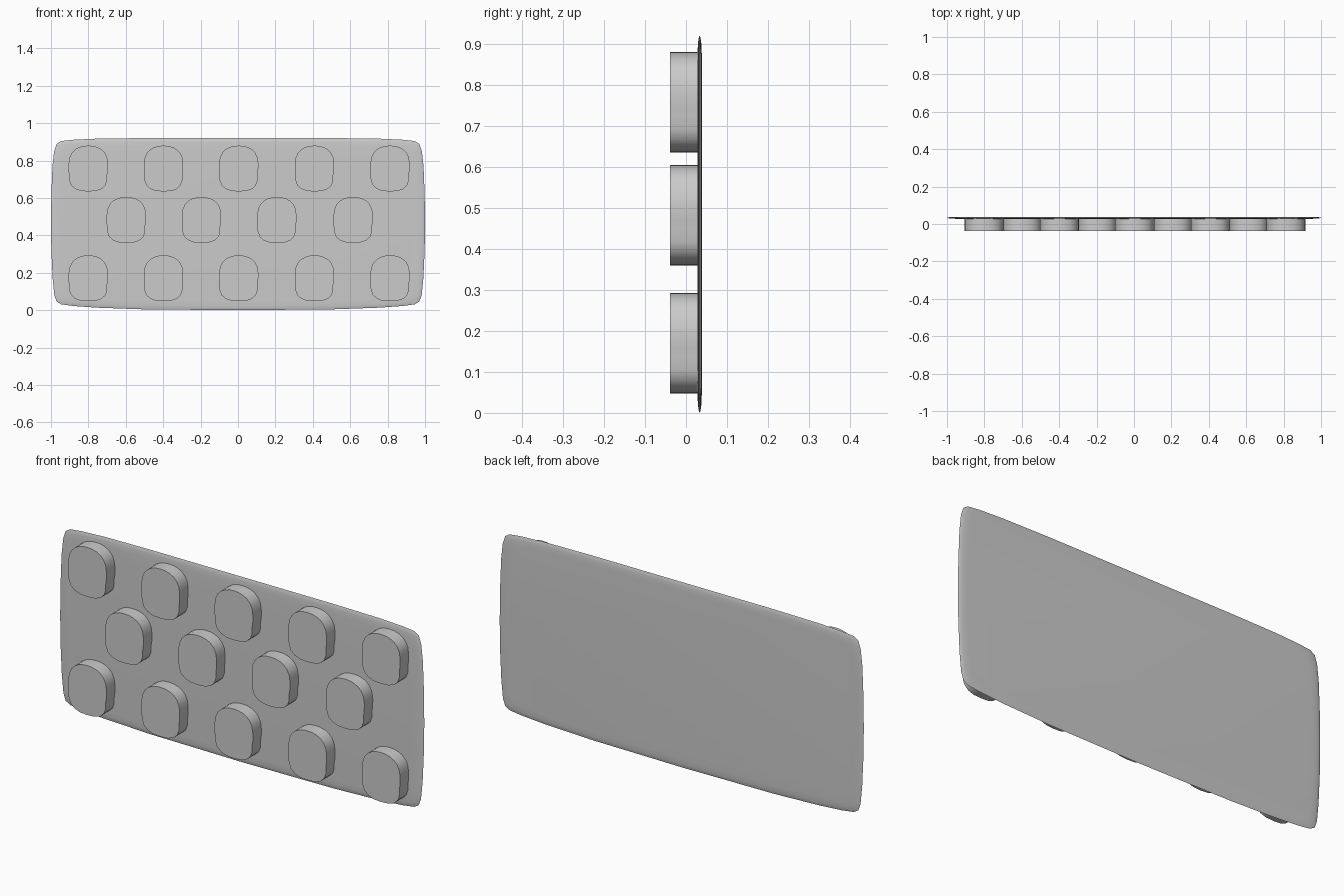
import bpy, bmesh, math

cube = bpy.data.objects.get("Cube")
if cube:
    bpy.data.objects.remove(cube, do_unlink=True)

grey = bpy.data.materials.new("plain grey")
grey.use_nodes = True
COLOUR = (0.6, 0.6, 0.6, 1)
grey.diffuse_color = COLOUR
grey.node_tree.nodes["Principled BSDF"].inputs["Base Color"].default_value = COLOUR


def loft(name, rings):
    """Skin a list of closed rings and cap both ends."""
    bm = bmesh.new()
    loops = [[bm.verts.new(p) for p in ring] for ring in rings]
    n = len(loops[0])
    for a, b in zip(loops, loops[1:]):
        for i in range(n):
            j = (i + 1) % n
            bm.faces.new((a[i], a[j], b[j], b[i]))
    bm.faces.new(loops[0])
    bm.faces.new(loops[-1])
    bmesh.ops.recalc_face_normals(bm, faces=bm.faces)
    mesh = bpy.data.meshes.new(name)
    bm.to_mesh(mesh)
    bm.free()
    mesh.materials.append(grey)
    obj = bpy.data.objects.new(name, mesh)
    bpy.context.collection.objects.link(obj)
    bpy.ops.object.select_all(action="DESELECT")
    obj.select_set(True)
    bpy.context.view_layer.objects.active = obj
    bpy.ops.object.shade_smooth_by_angle(angle=math.radians(35))
    return obj


# Board: bowed rectangle with soft corners and a thin tapered rim
WIDE, MID = 1.0, 0.46
top = [(1, .46), (.998, .62), (.992, .77), (.983, .85), (.97, .888), (.945, .904),
       (.88, .911), (.75, .917), (.5, .92), (0, .92)]
bottom = [(0, 0), (.5, .004), (.75, .013), (.88, .022), (.945, .031), (.97, .046),
          (.982, .08), (.991, .17), (.998, .32)]
right = top[::-1][1:] + bottom[::-1]
outline = right + [(-x, z) for x, z in reversed(right[:-1])] + [top[-1]]


def board_ring(inset, y):
    return [(x * (WIDE - inset), y, MID + (z - MID) * (MID - inset) / MID)
            for x, z in outline]


loft("board", [board_ring(i, y) for i, y in
               [(.045, .028), (.02, .029), (.006, .031), (0, .0333),
                (.006, .0355), (.02, .0375), (.045, .0385)]])

# Pegs: rounded blocks standing out of the board in three staggered rows
peg = [(0, .1225), (.025, .121), (.05, .114), (.07, .103), (.088, .085), (.1, .06),
       (.105, .025), (.104, -.01), (.1, -.035), (.1, -.065), (.091, -.09), (.07, -.11),
       (.04, -.12), (0, -.1225), (-.04, -.12), (-.07, -.109), (-.092, -.09),
       (-.103, -.06), (-.105, -.02), (-.105, .03), (-.1, .06), (-.088, .085),
       (-.07, .103), (-.05, .114), (-.025, .121)]
outer = [-.8, -.398, .004, .409, .813]
inner = [-.597, -.195, .208, .616]
for row, xs, cz in (("upper", outer, .757), ("middle", inner, .482), ("lower", outer, .17)):
    for k, cx in enumerate(xs, 1):
        loft(f"{row}_peg_{k}", [[(cx + x, y, cz + z) for x, z in peg]
                                for y in (-.0385, .03)])
